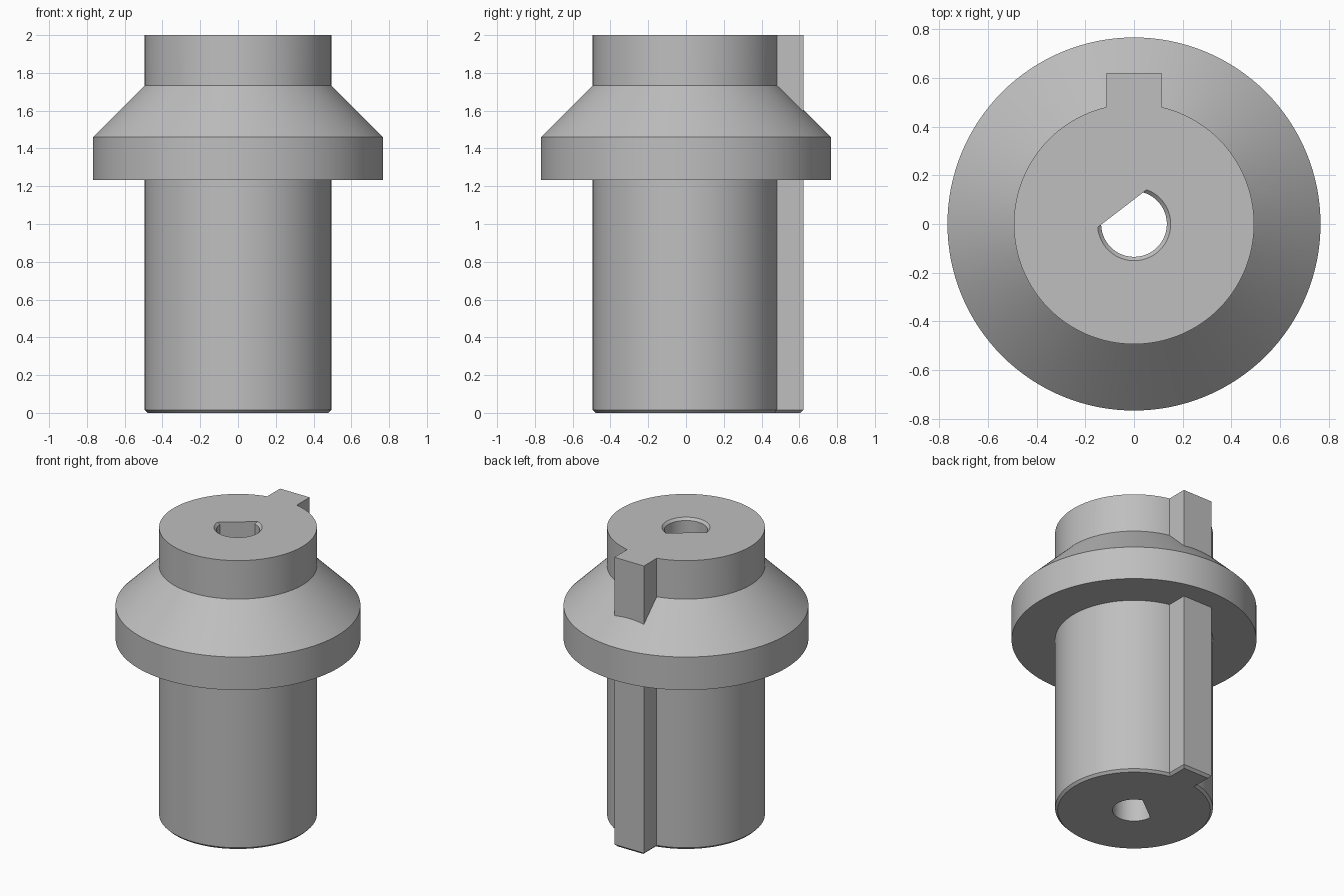
import bpy, bmesh, math

cube = bpy.data.objects.get("Cube")
if cube:
    bpy.data.objects.remove(cube, do_unlink=True)

SEGMENTS = 128
CHAMFER = 0.016
SHAFT_R, KEY_HALF, KEY_Y = 0.494, 0.113, 0.621
COLLAR_R = 0.767
BORE_R, BORE_FLAT, BORE_TURN = 0.135, 0.08, math.radians(127.5)

grey = bpy.data.materials.new("plain grey")
grey.use_nodes = True
colour = (0.52, 0.52, 0.52, 1)
grey.diffuse_color = colour
grey.node_tree.nodes["Principled BSDF"].inputs["Base Color"].default_value = colour


def arc(radius, start, end, count=SEGMENTS):
    """Points along a circular arc, both ends included."""
    angles = [start + (end - start) * i / count for i in range(count + 1)]
    return [(radius * math.cos(a), radius * math.sin(a)) for a in angles]


def keyed_outline(inset):
    """Circle with a rectangular key on the back, moved inwards by inset."""
    r, half, back = SHAFT_R - inset, KEY_HALF - inset, KEY_Y - inset
    gap = math.asin(half / r)
    start = math.pi / 2 + gap
    return arc(r, start, start + math.tau - 2 * gap) + [(half, back), (-half, back)]


def d_outline(r):
    """Circle cut by a flat at a fixed distance from the centre."""
    gap = math.acos(BORE_FLAT / r)
    return arc(r, BORE_TURN + gap, BORE_TURN + math.tau - gap, 72)


def circle(r):
    return arc(r, 0, math.tau)[:-1]


def loft(name, sections):
    """Closed solid through (z, outline) sections, listed upwards."""
    bm = bmesh.new()
    rings = [[bm.verts.new((x, y, z)) for x, y in outline] for z, outline in sections]
    for low, high in zip(rings, rings[1:]):
        for i in range(len(low)):
            j = (i + 1) % len(low)
            bm.faces.new((low[i], low[j], high[j], high[i]))
    bm.faces.new(rings[0][::-1])
    bm.faces.new(rings[-1])
    bmesh.ops.recalc_face_normals(bm, faces=bm.faces)
    mesh = bpy.data.meshes.new(name)
    bm.to_mesh(mesh)
    bm.free()
    mesh.materials.append(grey)
    obj = bpy.data.objects.new(name, mesh)
    bpy.context.collection.objects.link(obj)
    return obj


# Shaft with its key, chamfered around the bottom edge
shaft = loft("keyed_shaft", [(0, keyed_outline(CHAMFER)),
                             (CHAMFER, keyed_outline(0)),
                             (2, keyed_outline(0))])

# Collar with a cone that runs on into the shaft
collar = loft("collar", [(1.233, circle(COLLAR_R)), (1.461, circle(COLLAR_R)),
                         (1.461 + COLLAR_R - 0.3, circle(0.3))])

# D-shaped bore, countersunk at the top
bore = loft("bore_cutter", [(-0.1, d_outline(BORE_R)),
                            (2 - CHAMFER, d_outline(BORE_R)),
                            (2.05, d_outline(BORE_R + CHAMFER + 0.05))])

# Join the collar, then cut the bore through everything
bpy.ops.object.select_all(action="DESELECT")
bpy.context.view_layer.objects.active = shaft
shaft.select_set(True)
for helper, operation in ((collar, "UNION"), (bore, "DIFFERENCE")):
    helper.hide_render = True
    mod = shaft.modifiers.new(helper.name, "BOOLEAN")
    mod.operation, mod.solver, mod.object = operation, "EXACT", helper
    bpy.ops.object.modifier_apply(modifier=mod.name)
    bpy.data.objects.remove(helper, do_unlink=True)

shaft.name = "keyed_shaft_with_collar"
bpy.ops.object.shade_smooth_by_angle(angle=math.radians(25))
